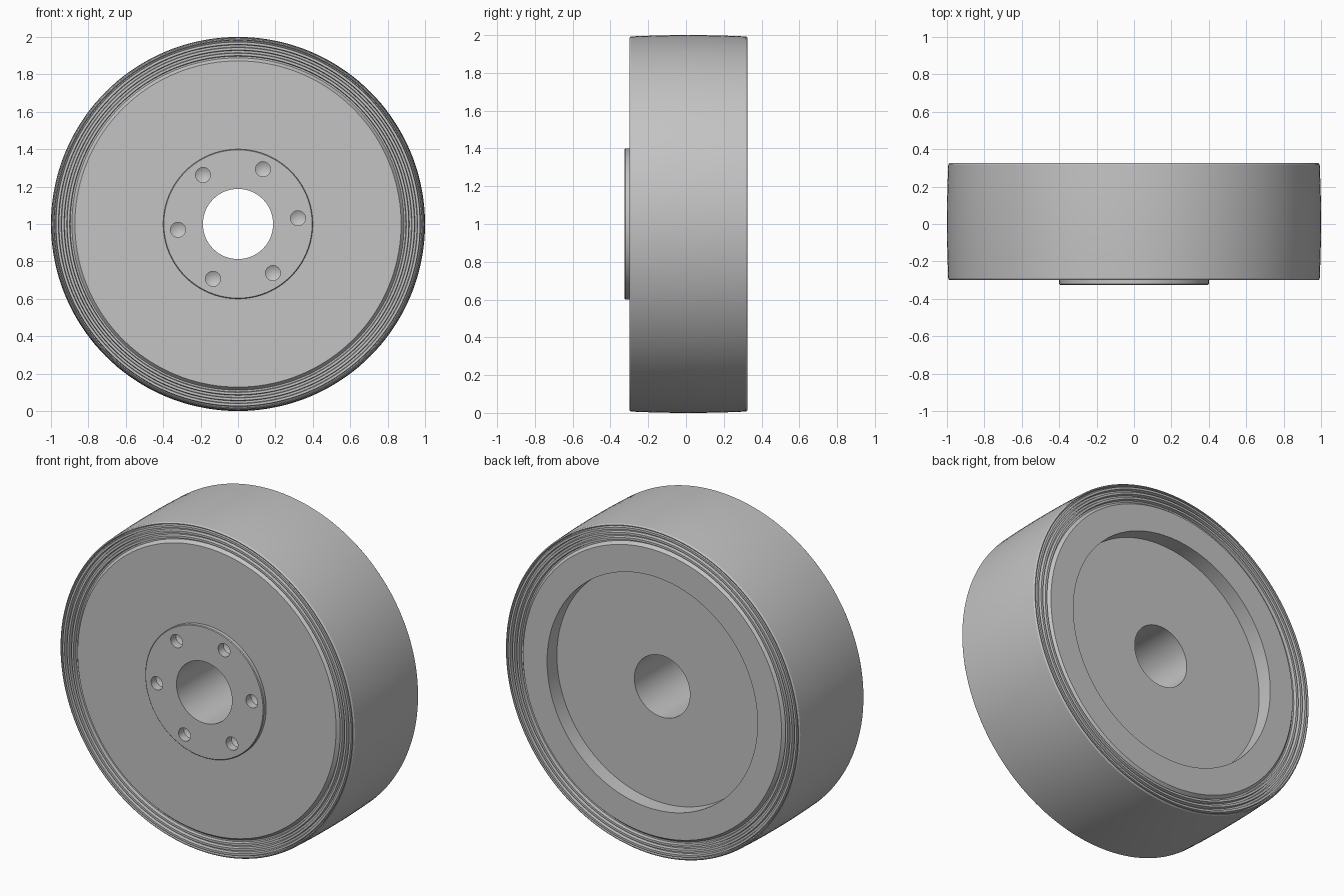
import bpy, bmesh, math
from mathutils import Vector

old = bpy.data.objects.get("Cube")
if old:
    bpy.data.objects.remove(old, do_unlink=True)

CENTRE = Vector((0, 0, 1))
FRONT, BACK, BOSS = -0.30, 0.325, -0.325
BORE, BOSS_R, RECESS_R = 0.1875, 0.40, 0.71

grey = bpy.data.materials.new("plain grey")
grey.use_nodes = True
grey.diffuse_color = (0.55, 0.55, 0.55, 1)
grey.node_tree.nodes["Principled BSDF"].inputs["Base Color"].default_value = grey.diffuse_color


def lathe(bm, profile, centre, steps):
    """Turn a closed (radius, y) profile about the y axis through centre."""
    verts = [bm.verts.new(centre + Vector((r, y, 0))) for r, y in profile]
    edges = [bm.edges.new((a, b)) for a, b in zip(verts, verts[1:] + verts[:1])]
    bmesh.ops.spin(bm, geom=verts + edges, cent=centre, axis=(0, 1, 0),
                   angle=math.tau, steps=steps)


def finish(bm, name):
    bmesh.ops.remove_doubles(bm, verts=bm.verts, dist=0.0002)
    bmesh.ops.recalc_face_normals(bm, faces=bm.faces)
    mesh = bpy.data.meshes.new(name)
    bm.to_mesh(mesh)
    bm.free()
    mesh.materials.append(grey)
    obj = bpy.data.objects.new(name, mesh)
    bpy.context.collection.objects.link(obj)
    return obj


def grooved_rim(face_y, inward):
    """Profile of one side's rim, from the flat face out to the tread."""
    low = face_y + inward * 0.02
    pts = [(0.872, face_y), (0.888, low)]
    for r in (0.897, 0.927, 0.957):
        pts += [(r, low), (r + 0.003, face_y), (r + 0.016, face_y), (r + 0.019, low)]
    pts += [(0.981, low), (0.983, face_y), (0.987, face_y), (0.993, face_y + inward * 0.008)]
    return pts


# wheel body: bore, front boss, grooved rims, crowned tread, recessed back
half = (BACK - FRONT) / 2
middle = (BACK + FRONT) / 2
tread = [(1 - 0.007 * t * t, middle + t * half) for t in (-0.6, -0.3, 0, 0.3, 0.6)]
profile = [(BORE, BOSS), (BOSS_R - 0.004, BOSS), (BOSS_R, BOSS + 0.004), (BOSS_R, FRONT)]
profile += grooved_rim(FRONT, 1) + tread + grooved_rim(BACK, -1)[::-1]
profile += [(RECESS_R, BACK), (RECESS_R, BACK - 0.095), (BORE, BACK - 0.095)]
bm = bmesh.new()
lathe(bm, profile, CENTRE, 144)
wheel = finish(bm, "wheel")

# six drilled bolt holes with conical bottoms
bm = bmesh.new()
for i in range(6):
    a = math.radians(5.5 + 60 * i)
    spot = CENTRE + Vector((math.cos(a), 0, math.sin(a))) * 0.322
    lathe(bm, [(0, BOSS - 0.05), (0.04, BOSS - 0.05), (0.04, BOSS + 0.05), (0, BOSS + 0.074)],
          spot, 32)
cutter = finish(bm, "bolt_hole_cutter")
cutter.hide_render = True

cut = wheel.modifiers.new("bolt holes", 'BOOLEAN')
cut.operation = 'DIFFERENCE'
cut.solver = 'EXACT'
cut.object = cutter
bpy.ops.object.select_all(action='DESELECT')
wheel.select_set(True)
bpy.context.view_layer.objects.active = wheel
bpy.ops.object.modifier_apply(modifier=cut.name)
bpy.data.objects.remove(cutter, do_unlink=True)
bpy.ops.object.shade_smooth_by_angle(angle=math.radians(25))
